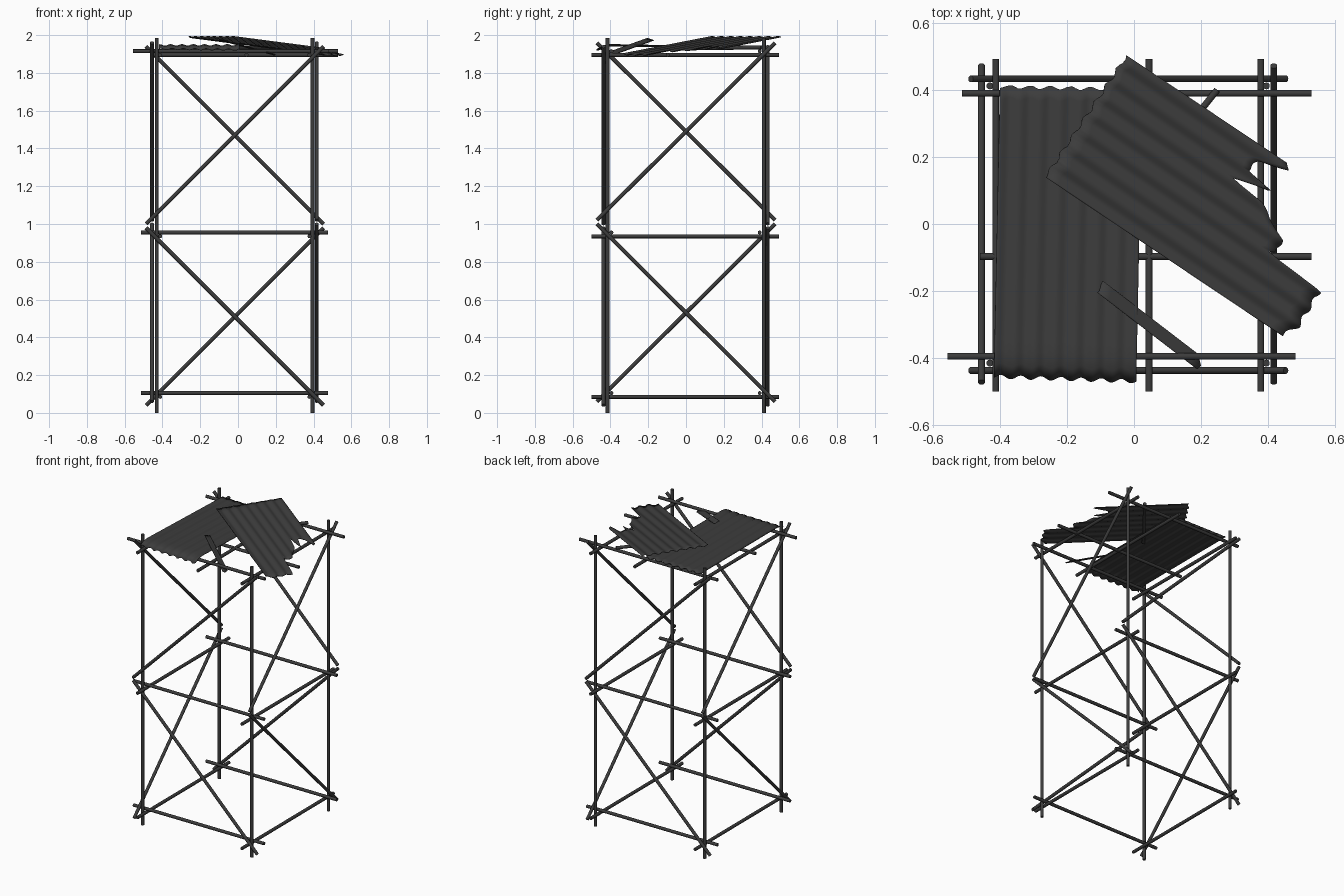
import bpy, bmesh, math, random
from mathutils import Vector

random.seed(4)
if "Cube" in bpy.data.objects:
    bpy.data.objects.remove(bpy.data.objects["Cube"], do_unlink=True)

mat = bpy.data.materials.new("charcoal_metal")
mat.use_nodes = True
COLOR = (0.045, 0.045, 0.045, 1)
mat.diffuse_color = COLOR
mat.node_tree.nodes["Principled BSDF"].inputs["Base Color"].default_value = COLOR
RADIUS = 0.0105


def finish(name, bm):
    mesh = bpy.data.meshes.new(name)
    bm.to_mesh(mesh)
    bm.free()
    mesh.materials.append(mat)
    obj = bpy.data.objects.new(name, mesh)
    bpy.context.collection.objects.link(obj)
    bpy.ops.object.select_all(action='DESELECT')
    obj.select_set(True)
    bpy.context.view_layer.objects.active = obj
    bpy.ops.object.shade_smooth_by_angle(angle=math.radians(40))
    return obj


def rod(name, start, end):
    a, b = Vector(start), Vector(end)
    bm = bmesh.new()
    bmesh.ops.create_cone(bm, cap_ends=True, segments=10, radius1=RADIUS,
                          radius2=RADIUS, depth=(b - a).length)
    bm.transform((b - a).to_track_quat('Z', 'Y').to_matrix().to_4x4())
    bmesh.ops.translate(bm, verts=bm.verts, vec=(a + b) / 2)
    return finish(name, bm)


def sample(points, t):
    for (t0, a), (t1, b) in zip(points, points[1:]):
        if t <= t1:
            return a + (b - a) * (t - t0) / (t1 - t0)
    return points[-1][1]


def sheet(name, corner, angle, width, end_line, height, columns, rows,
          pitch=0.06, wave=0.004, ripple=0.006):
    """Corrugated sheet running along angle; end_line gives length across the width."""
    u_dir = Vector((math.cos(angle), math.sin(angle), 0))
    v_dir = Vector((-u_dir.y, u_dir.x, 0))
    bm = bmesh.new()
    grid = []
    for i in range(columns + 1):
        v = width * i / columns
        phase = math.tau * v / pitch
        first = ripple * math.cos(phase) * random.uniform(0.6, 1)
        last = sample(end_line, v) + ripple * math.cos(phase + 1)
        line = []
        for j in range(rows + 1):
            u = first + (last - first) * j / rows
            p = Vector(corner) + u_dir * u + v_dir * v
            p.z = height(u, v) + wave * math.cos(phase)
            line.append(bm.verts.new(p))
        grid.append(line)
    for i in range(columns):
        for j in range(rows):
            bm.faces.new((grid[i][j], grid[i][j + 1],
                          grid[i + 1][j + 1], grid[i + 1][j]))
    bmesh.ops.recalc_face_normals(bm, faces=bm.faces)
    obj = finish(name, bm)
    solid = obj.modifiers.new("thickness", 'SOLIDIFY')
    solid.thickness = 0.004
    solid.offset = 0
    return obj


# Corner posts
LEFT, RIGHT, FRONT, BACK = 0.395, -0.43, -0.415, 0.412
for sx, x in (("left", LEFT), ("right", RIGHT)):
    for sy, y in (("front", FRONT), ("back", BACK)):
        rod(f"{sy}_{sx}_post", (x, y, 0), (x, y, 1.985))

# Level rails, tied just inside the posts
for level, z in (("bottom", 0.105), ("middle", 0.955)):
    for side, y in (("front", -0.395), ("back", 0.39)):
        rod(f"{level}_{side}_rail", (-0.513, y, z), (0.476, y, z))
for level, z in (("bottom", 0.085), ("middle", 0.935), ("top", 1.895)):
    for side, x in (("left", 0.378), ("right", -0.412)):
        rod(f"{level}_{side}_rail", (x, -0.5, z), (x, 0.492, z))

# Roof rails and purlins
rod("top_front_rail", (-0.557, -0.395, 1.915), (0.482, -0.395, 1.915))
rod("top_back_rail", (-0.513, 0.39, 1.915), (0.53, 0.39, 1.915))
rod("cross_purlin", (-0.46, -0.097, 1.895), (0.53, -0.097, 1.895))
rod("long_purlin", (0.045, -0.5, 1.895), (0.045, 0.492, 1.895))
rod("loose_pole", (0.248, 0.4, 1.935), (-0.05, 0.03, 1.93))

# One diagonal brace per side on each tier, alternating in direction
for tier, lift, flip in (("lower", 0, 1), ("upper", 0.96, -1)):
    for side, y, d in (("front", -0.437, -1), ("back", 0.433, 1)):
        s = d * flip
        rod(f"{tier}_{side}_brace", (-0.017 - s * 0.47, y, 0.04 + lift),
            (-0.017 + s * 0.47, y, 0.98 + lift))
    for side, x, d in (("left", 0.417, -1), ("right", -0.455, 1)):
        s = d * flip
        rod(f"{tier}_{side}_brace", (x, -s * 0.472, 0.06 + lift),
            (x, s * 0.472, 1.0 + lift))

# Whole roof sheet with a drooping front lip
sheet("flat_roof_sheet", (-0.4, 0.41, 0), math.radians(-91.2), 0.425,
      [(0, 0.865), (0.425, 0.87)],
      lambda u, v: 1.932 + 0.018 * u - 5 * max(0, u - 0.8) ** 2, 64, 24)

# Torn roof sheet lying askew on top
torn_end = [(0, 0.85), (0.05, 0.875), (0.173, 0.87), (0.185, 0.675), (0.195, 0.70),
            (0.238, 0.69), (0.298, 0.575), (0.308, 0.465), (0.34, 0.585), (0.352, 0.49),
            (0.395, 0.505), (0.42, 0.59), (0.436, 0.58)]
sheet("torn_roof_sheet", (-0.265, 0.14, 0), math.radians(-33.8), 0.436, torn_end,
      lambda u, v: 1.99 - 0.108 * u, 110, 20)

# Torn-off strip
sheet("torn_strip", (-0.112, -0.203, 0), math.radians(-37.5), 0.038,
      [(0, 0.375), (0.015, 0.385), (0.038, 0.36)],
      lambda u, v: 1.978 - 0.22 * u, 10, 10, pitch=0.076, wave=0.006)
